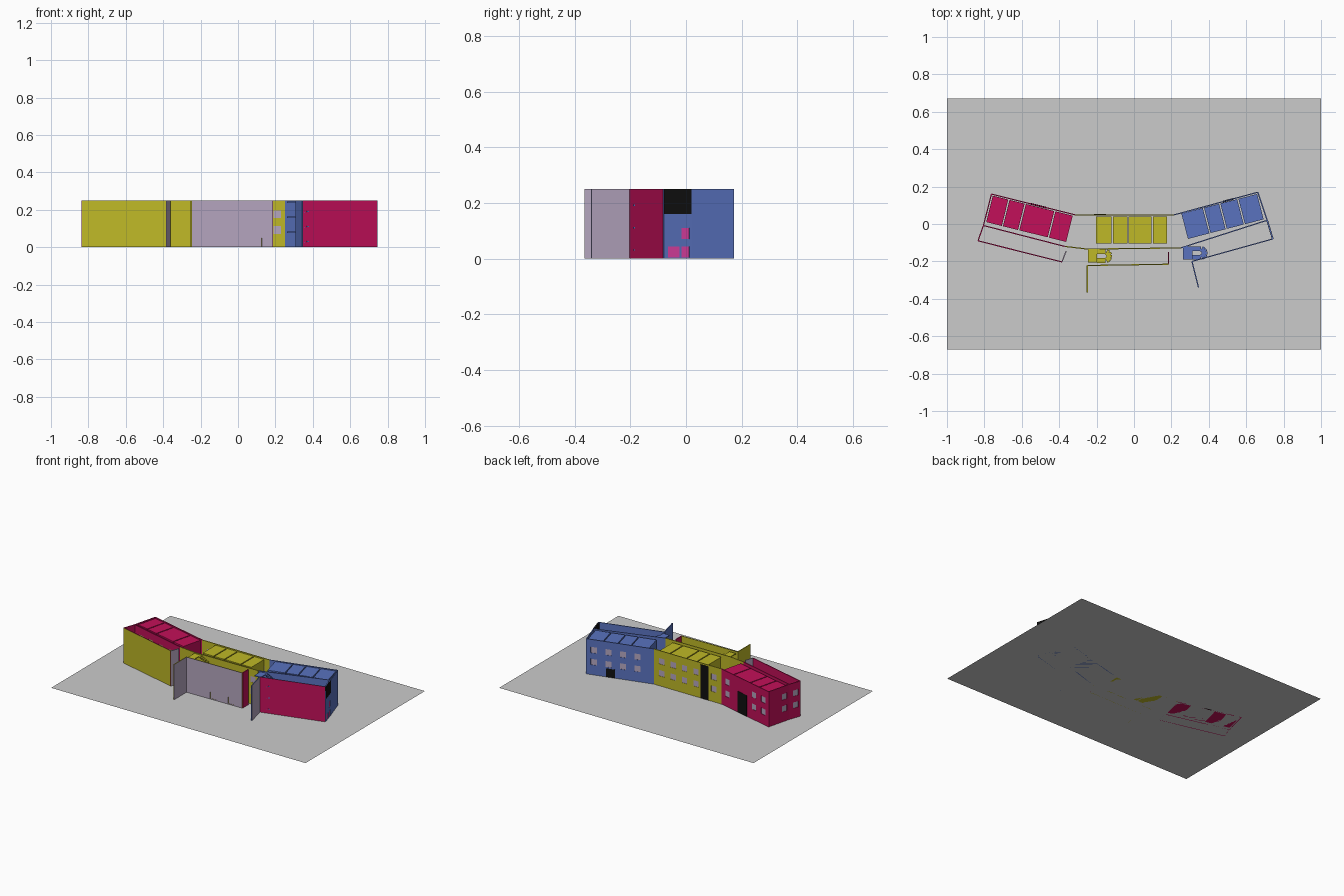
import bpy, bmesh, math
from mathutils import Vector, Matrix

if "Cube" in bpy.data.objects:
    bpy.data.objects.remove(bpy.data.objects["Cube"])

H = 0.25      # wall height
T = 0.006     # wall thickness


def material(name, rgb):
    m = bpy.data.materials.new(name)
    m.diffuse_color = (*rgb, 1)
    m.use_nodes = True
    m.node_tree.nodes["Principled BSDF"].inputs["Base Color"].default_value = m.diffuse_color
    return m


YELLOW = material("yellow", (0.52, 0.48, 0.02))
CRIMSON = material("crimson", (0.54, 0.005, 0.10))
BLUE = material("blue", (0.10, 0.17, 0.52))
LAVENDER = material("lavender", (0.46, 0.38, 0.52))
PINK = material("pink", (0.70, 0.05, 0.35))
GREEN = material("green", (0.35, 0.55, 0.10))
BLACK = material("black", (0.005, 0.005, 0.005))


def make_object(name, bm, *mats):
    me = bpy.data.meshes.new(name)
    bm.to_mesh(me)
    bm.free()
    ob = bpy.data.objects.new(name, me)
    bpy.context.collection.objects.link(ob)
    for m in mats:
        me.materials.append(m)
    return ob


def add_box(bm, cx, cy, cz, sx, sy, sz, angle=0):
    bmesh.ops.create_cube(bm, size=1, matrix=Matrix.Translation((cx, cy, cz))
                          @ Matrix.Rotation(angle, 4, 'Z') @ Matrix.Diagonal((sx, sy, sz, 1)))


def solidify(ob, thickness, two_tone=False):
    mod = ob.modifiers.new("thickness", 'SOLIDIFY')
    mod.thickness = thickness
    mod.offset = 0
    if two_tone:
        mod.material_offset = 1
        mod.material_offset_rim = 1


def wall(name, p0, p1, outer, inner, openings=(), pane=None):
    """Upright wall; the outer face is on the right going from p0 to p1.
    Openings are (start, end, bottom, top), measured along the wall."""
    a, b = Vector((*p0, 0)), Vector((*p1, 0))
    length, d = (b - a).length, (b - a).normalized()

    def quad(bm, u0, u1, z0, z1):
        up = Vector((0, 0, 1))
        bm.faces.new([bm.verts.new(a + d * u + up * z)
                      for u, z in ((u0, z0), (u1, z0), (u1, z1), (u0, z1))])

    us = sorted({0, length, *[round(o[i], 4) for o in openings for i in (0, 1)]})
    zs = sorted({0, H, *[round(o[i], 4) for o in openings for i in (2, 3)]})
    bm = bmesh.new()
    for u0, u1 in zip(us, us[1:]):
        for z0, z1 in zip(zs, zs[1:]):
            u, z = (u0 + u1) / 2, (z0 + z1) / 2
            if not any(o[0] < u < o[1] and o[2] < z < o[3] for o in openings):
                quad(bm, u0, u1, z0, z1)
    bmesh.ops.remove_doubles(bm, verts=bm.verts, dist=1e-5)
    solidify(make_object(name, bm, outer, inner), T, True)
    if openings and pane:
        bm = bmesh.new()
        for o in openings:
            quad(bm, *o)
        solidify(make_object(name + "_panes", bm, pane), 0.002)


def windows(us, rows=((0.07, 0.112), (0.155, 0.197)), w=0.042):
    return [(u - w / 2, u + w / 2, z0, z1) for u in us for z0, z1 in rows]


def panel(name, p0, p1, u0, u1, z0, z1, mat):
    """Dark glazing lying over both faces of a wall."""
    a, b = Vector(p0), Vector(p1)
    d = (b - a).normalized()
    c = a + d * (u0 + u1) / 2
    bm = bmesh.new()
    add_box(bm, c.x, c.y, (z0 + z1) / 2, u1 - u0, T + 0.003, z1 - z0, math.atan2(d.y, d.x))
    make_object(name, bm, mat)


def rooms(name, origin, angle, breaks, depth, mat):
    """Row of room blocks with narrow gaps, running along a wing."""
    for i, (u0, u1) in enumerate(zip(breaks, breaks[1:])):
        bm = bmesh.new()
        off = Matrix.Rotation(angle, 2) @ Vector(((u0 + u1) / 2, -depth / 2))
        add_box(bm, origin[0] + off.x, origin[1] + off.y, 0.1225,
                u1 - u0 - 0.007, depth, 0.245, angle)
        make_object(f"{name}_{i + 1}", bm, mat)


# Ground
bm = bmesh.new()
bmesh.ops.create_grid(bm, x_segments=1, y_segments=1, size=1,
                      matrix=Matrix.Diagonal((1, 0.67, 1, 1)))
make_object("ground", bm)

# Room blocks of the three wings
rooms("left_room", (-0.758, 0.152), math.radians(-14), (0, 0.092, 0.182, 0.345, 0.447), 0.145, CRIMSON)
rooms("middle_room", (-0.207, 0.04), 0, (0, 0.091, 0.175, 0.304, 0.388), 0.145, YELLOW)
rooms("right_room", (0.25, 0.055), math.radians(14.5), (0, 0.125, 0.215, 0.315, 0.425), 0.14, BLUE)

# Back walls (run right to left so that the outside faces +y)
LB, LM, RM, RB = (-0.762, 0.16), (-0.315, 0.049), (0.215, 0.049), (0.662, 0.17)
wall("right_back_wall", RB, RM, BLUE, BLUE, windows((0.05, 0.15, 0.25, 0.35)), LAVENDER)
panel("right_back_door", RB, RM, 0.135, 0.195, 0, 0.06, BLACK)
wall("middle_back_wall", RM, LM, YELLOW, YELLOW, windows((0.06, 0.15, 0.24, 0.33, 0.47)), LAVENDER)
panel("middle_stair_glazing", RM, LM, 0.365, 0.43, 0, 0.24, BLACK)
wall("left_back_wall", LM, LB, CRIMSON, CRIMSON, windows((0.06, 0.32, 0.41)), LAVENDER)
panel("left_back_glazing", LM, LB, 0.16, 0.25, 0, 0.15, BLACK)

# Inner facade between the rooms and the front walls
LE, LC, MC, RC, RE = (-0.805, -0.008), (-0.37, -0.12), (-0.25, -0.134), (0.25, -0.128), (0.712, 0.02)
wall("left_facade", LE, LC, CRIMSON, CRIMSON, windows((0.07, 0.16, 0.26, 0.36)), GREEN)
wall("left_link_facade", LC, MC, YELLOW, YELLOW)
wall("middle_facade", MC, RC, YELLOW, YELLOW, windows((0.2, 0.29, 0.38, 0.46)), LAVENDER)
wall("right_facade", RC, RE, BLUE, BLUE, windows((0.18, 0.27, 0.36, 0.44)), PINK)

# End walls
LF, RF = (-0.834, -0.09), (0.742, -0.08)
wall("left_back_end", LB, LE, CRIMSON, CRIMSON, windows((0.13,)), LAVENDER)
wall("left_front_end", LE, LF, CRIMSON, CRIMSON, windows((0.05,)), LAVENDER)
wall("right_back_end", RE, RB, BLUE, BLUE)
low = ((0.004, 0.044),)
wall("right_front_end", RF, RE, BLUE, BLUE,
     windows((0.037,), low) + windows((0.08,), low + ((0.07, 0.11),), 0.03), PINK)
panel("right_end_glazing", RF, RE, 0, 0.102, 0.16, H, BLACK)

# Detached front walls, one colour outside and another inside
wall("left_front_wall", LF, (-0.385, -0.203), YELLOW, CRIMSON)
wall("left_front_stub", (-0.385, -0.203), (-0.363, -0.145), LAVENDER, LAVENDER)
wall("middle_front_wall", (-0.25, -0.222), (0.185, -0.215), LAVENDER, YELLOW,
     windows((0.212, 0.352), ((0.005, 0.05),), 0.05), LAVENDER)
wall("middle_front_stub", (0.185, -0.215), (0.185, -0.15), CRIMSON, CRIMSON)
wall("middle_screen_wall", (-0.25, -0.365), (-0.25, -0.222), LAVENDER, YELLOW)
wall("right_front_wall", (0.31, -0.2), RF, CRIMSON, BLUE)
wall("right_screen_wall", (0.345, -0.34), (0.31, -0.2), LAVENDER, BLUE)


# U-shaped stairs: landing, straight flight, winders, straight flight
def stairs(name, x, y, mat):
    bm = bmesh.new()
    storey, n = 0.08, 13
    for s in range(3):
        z = s * storey
        add_box(bm, x + 0.025, y, z + storey, 0.05, 0.07, 0.006)
        for i in range(n):
            h = z + storey * (i + 1) / n
            if 4 <= i <= 8:
                ang = math.radians(-90 + (i - 3) * 30)
                add_box(bm, x + 0.095 + 0.02 * math.cos(ang), y + 0.022 * math.sin(ang), h,
                        0.03, 0.014, 0.005, ang)
            else:
                side = -1 if i < 4 else 1
                k = i if i < 4 else 12 - i
                add_box(bm, x + 0.056 + k * 0.011, y + side * 0.023, h, 0.012, 0.025, 0.005)
    make_object(name, bm, mat)


stairs("left_stairs", -0.247, -0.172, YELLOW)
stairs("right_stairs", 0.262, -0.155, BLUE)
